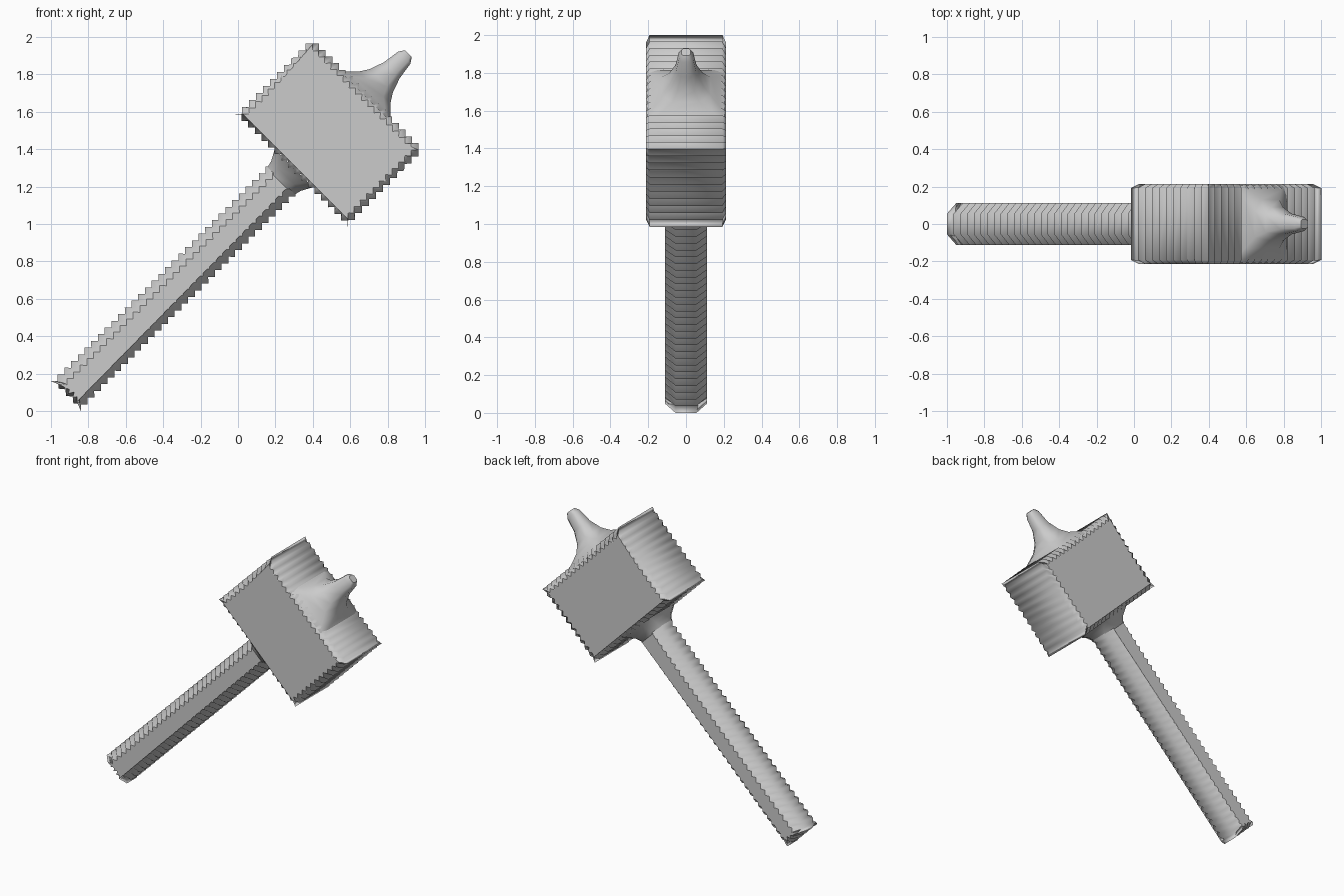
import bpy
import bmesh
from math import sqrt

STEP = 0.0257          # depth of one stair tooth
R2 = sqrt(2)

cube = bpy.data.objects.get("Cube")
if cube:
    bpy.data.objects.remove(cube)

grey = bpy.data.materials.new("plain grey")
grey.use_nodes = True
colour = (0.6, 0.6, 0.6, 1)
grey.diffuse_color = colour
grey.node_tree.nodes["Principled BSDF"].inputs["Base Color"].default_value = colour


def place(u, v, y):
    """u runs up the tilted shaft, v runs across it."""
    return ((u + v) / R2 - 0.5, y, (u - v) / R2 + 0.5)


def stair_outline(u0, u1, half, nu, nv):
    """Rectangle whose sides are stepped, with teeth pointing outward."""
    corners = [(u0, -half), (u1, -half), (u1, half), (u0, half)]
    inward = [(0, 1), (-1, 0), (0, -1), (1, 0)]
    points = []
    for i, (a, b) in enumerate(corners):
        c, d = corners[(i + 1) % 4]
        n = nv if i % 2 else nu
        for k in range(n):
            t = k / n
            dent = STEP * (k % 2)
            points.append((a + (c - a) * t + inward[i][0] * dent,
                           b + (d - b) * t + inward[i][1] * dent))
    return points


def loft(name, rings):
    """Skin a list of matching rings, close both ends with flat faces."""
    bm = bmesh.new()
    loops = [[bm.verts.new(p) for p in ring] for ring in rings]
    n = len(loops[0])
    for low, high in zip(loops, loops[1:]):
        for i in range(n):
            j = (i + 1) % n
            face = bm.faces.new((low[i], low[j], high[j], high[i]))
            face.smooth = True
    bm.faces.new(loops[0])
    bm.faces.new(loops[-1])
    bmesh.ops.recalc_face_normals(bm, faces=bm.faces)
    mesh = bpy.data.meshes.new(name)
    bm.to_mesh(mesh)
    bm.free()
    mesh.materials.append(grey)
    obj = bpy.data.objects.new(name, mesh)
    bpy.context.collection.objects.link(obj)
    return obj


def stepped_slab(name, u0, u1, half, y_flat, y_out, end_inset, side_inset, top_inset):
    """Stepped block with chamfered front and back rims."""
    nu = 2 * round((u1 - u0) / STEP / 2)
    nv = 2 * round(2 * half / STEP / 2)
    full = stair_outline(u0, u1, half, nu, nv)
    small = stair_outline(u0 + end_inset, u1 - top_inset, half - side_inset, nu, nv)
    layers = [(-y_out, small), (-y_flat, full), (y_flat, full), (y_out, small)]
    return loft(name, [[place(u, v, y) for u, v in pts] for y, pts in layers])


def flared(name, sections):
    """Eight-sided flare: each section is (u, half across, half depth, corner cut)."""
    rings = []
    for u, rv, ry, cut in sections:
        quarter = [(1, cut), (cut, 1)]
        shape = (quarter + [(-a, b) for a, b in reversed(quarter)]
                 + [(-a, -b) for a, b in quarter]
                 + [(a, -b) for a, b in reversed(quarter)])
        rings.append([place(u, a * rv, b * ry) for a, b in shape])
    return loft(name, rings)


# Main parts
stepped_slab("head", 1.11, 1.697, 0.427, 0.192, 0.213, 0.03, 0.03, 0.03)
stepped_slab("handle", -0.594, 1.13, 0.113, 0.055, 0.112, 0.02, 0.05, 0)

# Flare where the handle meets the head
flared("handle_collar", [(1.02, 0.100, 0.108, 0.5), (1.07, 0.112, 0.14, 0.55),
                         (1.13, 0.145, 0.20, 0.75)])

# Spike on the far side of the head
flared("spike", [(1.67, 0.19, 0.205, 0.9), (1.70, 0.16, 0.18, 0.75),
                 (1.74, 0.12, 0.13, 0.55), (1.79, 0.088, 0.09, 0.5),
                 (1.87, 0.06, 0.055, 0.5), (1.965, 0.046, 0.038, 0.6),
                 (1.995, 0.026, 0.025, 0.6)])
